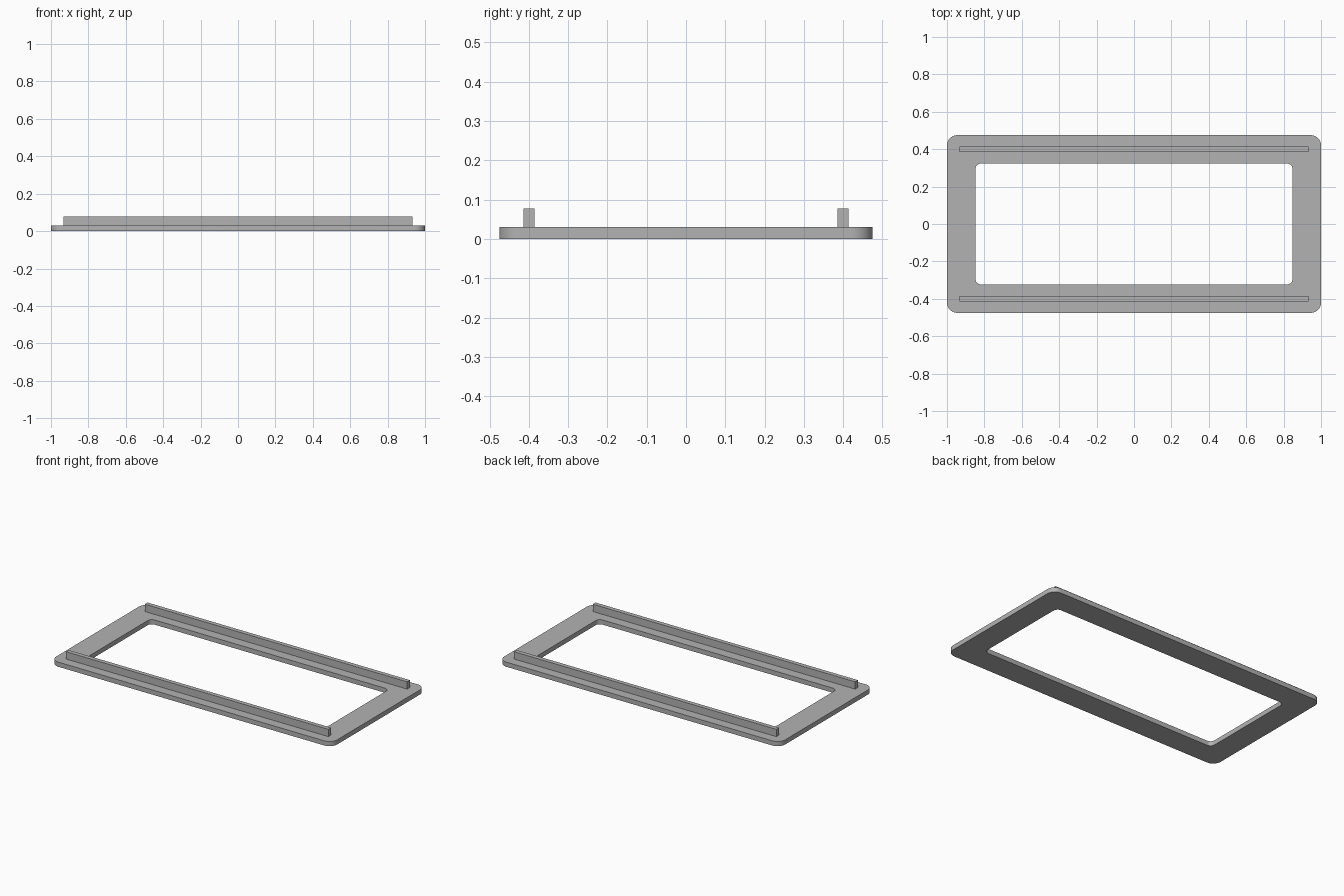
import bpy, bmesh
from math import sin, cos, pi, radians

cube = bpy.data.objects.get("Cube")
if cube:
    bpy.data.objects.remove(cube, do_unlink=True)

grey = bpy.data.materials.new("plain_grey")
grey.use_nodes = True
colour = (0.45, 0.45, 0.45, 1)
grey.diffuse_color = colour
grey.node_tree.nodes["Principled BSDF"].inputs["Base Color"].default_value = colour

THICKNESS = 0.03
CORNER_STEPS = 10


def rounded_rectangle(half_x, half_y, radius):
    """Outline of a rectangle with round corners, counter-clockwise."""
    points = []
    for corner, (sx, sy) in enumerate([(1, 1), (-1, 1), (-1, -1), (1, -1)]):
        for step in range(CORNER_STEPS + 1):
            angle = (corner + step / CORNER_STEPS) * pi / 2
            points.append((sx * (half_x - radius) + radius * cos(angle),
                           sy * (half_y - radius) + radius * sin(angle)))
    return points


def add_object(name, bm):
    bmesh.ops.recalc_face_normals(bm, faces=bm.faces)
    mesh = bpy.data.meshes.new(name)
    bm.to_mesh(mesh)
    bm.free()
    mesh.materials.append(grey)
    obj = bpy.data.objects.new(name, mesh)
    bpy.context.collection.objects.link(obj)
    return obj


# Flat frame: a ring between two rounded outlines, closed on all four sides
outer = rounded_rectangle(1.0, 0.475, 0.055)
inner = rounded_rectangle(0.848, 0.323, 0.03)
bm = bmesh.new()
rings = [[bm.verts.new((x, y, z)) for x, y in outline]
         for outline, z in [(outer, 0), (outer, THICKNESS),
                            (inner, THICKNESS), (inner, 0)]]
count = len(outer)
for k, ring in enumerate(rings):
    following = rings[(k + 1) % len(rings)]
    for i in range(count):
        j = (i + 1) % count
        bm.faces.new((ring[i], ring[j], following[j], following[i]))
frame = add_object("frame", bm)
bpy.ops.object.select_all(action='DESELECT')
frame.select_set(True)
bpy.context.view_layer.objects.active = frame
bpy.ops.object.shade_smooth_by_angle(angle=radians(30))

# Upright rails along the two long sides
RAIL_SIZE = (1.866, 0.028, 0.047)
for name, side in [("front_rail", -1), ("back_rail", 1)]:
    bm = bmesh.new()
    bmesh.ops.create_cube(bm, size=1)
    bmesh.ops.scale(bm, vec=RAIL_SIZE, verts=bm.verts)
    rail = add_object(name, bm)
    rail.location = (0, side * 0.4, THICKNESS + RAIL_SIZE[2] / 2)
